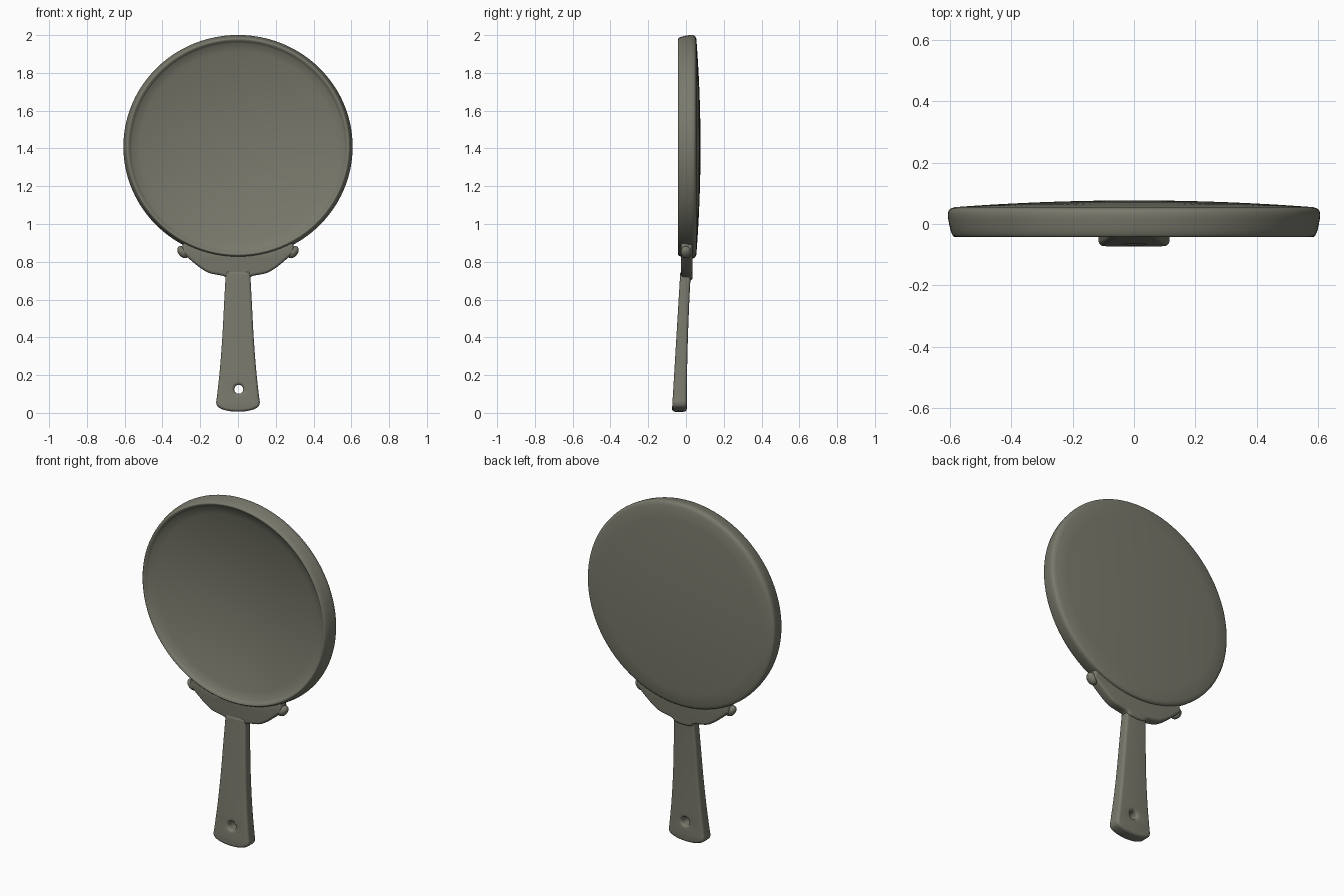
import bpy, bmesh, math
from mathutils import Vector

cube = bpy.data.objects.get("Cube")
if cube:
    bpy.data.objects.remove(cube, do_unlink=True)

mat = bpy.data.materials.new("olive grey")
mat.use_nodes = True
COLOUR = (0.19, 0.19, 0.15, 1)
mat.diffuse_color = COLOUR
bsdf = mat.node_tree.nodes["Principled BSDF"]
bsdf.inputs["Base Color"].default_value = COLOUR
bsdf.inputs["Roughness"].default_value = 0.7

CENTRE_Z = 1.409


def finish(name, mesh, angle=50):
    obj = bpy.data.objects.new(name, mesh)
    bpy.context.collection.objects.link(obj)
    mesh.materials.clear()
    mesh.materials.append(mat)
    bpy.ops.object.select_all(action="DESELECT")
    obj.select_set(True)
    bpy.context.view_layer.objects.active = obj
    bpy.ops.object.shade_smooth_by_angle(angle=math.radians(angle))
    return obj


def smooth_path(points, steps=6):
    """Open Catmull-Rom path through the points."""
    pts = [Vector(p) for p in points]
    pts = [2 * pts[0] - pts[1]] + pts + [2 * pts[-1] - pts[-2]]
    out = []
    for a, b, c, d in zip(pts, pts[1:], pts[2:], pts[3:]):
        for i in range(steps):
            t = i / steps
            out.append(0.5 * (2 * b + (c - a) * t + (2 * a - 5 * b + 4 * c - d) * t ** 2
                              + (3 * b - a - 3 * c + d) * t ** 3))
    return out + [pts[-2]]


def mirrored(half):
    """Close a right-hand outline with its mirror image."""
    return half + [Vector((-p.x, p.y)) for p in reversed(half) if p.x > 1e-4]


def plate(name, outlines, half, bevel, place):
    """Fill outlines, thicken with round edges, then set each point's depth."""
    curve = bpy.data.curves.new(name, "CURVE")
    curve.dimensions = "2D"
    curve.fill_mode = "BOTH"
    curve.extrude = half - bevel
    curve.bevel_depth = bevel
    curve.bevel_resolution = 4
    curve.offset = -bevel
    for outline in outlines:
        spline = curve.splines.new("POLY")
        spline.points.add(len(outline) - 1)
        for point, p in zip(spline.points, outline):
            point.co = (p[0], p[1], 0, 1)
        spline.use_cyclic_u = True
    temp = bpy.data.objects.new(name + " outline", curve)
    bpy.context.collection.objects.link(temp)
    bpy.context.view_layer.update()
    mesh = bpy.data.meshes.new_from_object(temp.evaluated_get(bpy.context.evaluated_depsgraph_get()))
    bpy.data.objects.remove(temp, do_unlink=True)
    for v in mesh.vertices:
        x, z, d = v.co
        v.co = (x, place(z, -d / half), z)
    bm = bmesh.new()
    bm.from_mesh(mesh)
    bmesh.ops.remove_doubles(bm, verts=bm.verts, dist=1e-5)
    bmesh.ops.recalc_face_normals(bm, faces=bm.faces)
    bm.to_mesh(mesh)
    bm.free()
    return finish(name, mesh)


# Round dished head: one profile of (radius, depth) turned about the y axis
dish = [(0.565 * i / 12, 0.048 - 0.076 * (i / 12) ** 2) for i in range(13)]
rim = smooth_path([(0.565, -0.028), (0.577, -0.039), (0.588, -0.041), (0.597, -0.025),
                   (0.604, 0.005), (0.607, 0.03), (0.602, 0.047), (0.585, 0.055)], 4)
back = [(0.585 * i / 8, 0.077 - 0.022 * (i / 8) ** 2) for i in range(7, -1, -1)]
profile = dish[:-1] + [tuple(p) for p in rim] + back
bm = bmesh.new()
verts = [bm.verts.new((r, y, 0)) for r, y in profile]
edges = [bm.edges.new(pair) for pair in zip(verts, verts[1:])]
bmesh.ops.spin(bm, geom=verts + edges, cent=(0, 0, 0), axis=(0, 1, 0),
               angle=math.tau, steps=96, use_merge=True)
bmesh.ops.remove_doubles(bm, verts=bm.verts, dist=1e-5)
bmesh.ops.recalc_face_normals(bm, faces=bm.faces)
for v in bm.verts:
    v.co.z = v.co.z * 0.975 + CENTRE_Z
mesh = bpy.data.meshes.new("dished_head")
bm.to_mesh(mesh)
bm.free()
finish("dished_head", mesh, 80)

# Curved bracket under the head, its upper edge buried in the rim
lower = smooth_path([(0, 0.70), (0.05, 0.706), (0.075, 0.724), (0.15, 0.74),
                     (0.2, 0.768), (0.25, 0.808), (0.275, 0.83), (0.3, 0.85)])
upper = [Vector((0.575 * math.sin(a), CENTRE_Z - 0.565 * math.cos(a)))
         for a in (math.radians(30 - 3 * i) for i in range(11))]
plate("bracket", [mirrored(lower + upper)], 0.031, 0.016,
      lambda z, s: 0.004 + 0.031 * s)

# Rounded studs at both ends of the bracket
for side, x in (("left", 1), ("right", -1)):
    bm = bmesh.new()
    bmesh.ops.create_uvsphere(bm, u_segments=20, v_segments=12, radius=0.028)
    for v in bm.verts:
        v.co.z *= 1.15
        v.co = Vector((x * (v.co.x + 0.288 + 0.35 * (v.co.z + 0.01)), v.co.y, v.co.z + 0.851))
    bmesh.ops.recalc_face_normals(bm, faces=bm.faces)
    mesh = bpy.data.meshes.new(side + "_stud")
    bm.to_mesh(mesh)
    bm.free()
    finish(side + "_stud", mesh, 180)


# Flared handle, leaning forward and thickening downwards, with a hanging hole
def handle_depth(z, s):
    t = min(max(z / 0.75, 0), 1)
    front = -0.075 + 0.045 * t
    rear = 0.004 + 0.022 * t ** 2
    return (front + rear) / 2 + s * (rear - front) / 2


outline = smooth_path([(0, 0.006), (0.055, 0.011), (0.1, 0.027), (0.115, 0.05), (0.111, 0.09),
                       (0.096, 0.23), (0.083, 0.4), (0.074, 0.57), (0.067, 0.7),
                       (0.064, 0.75)])
hole = [(0.004 + 0.024 * math.cos(math.tau * i / 20), 0.125 + 0.024 * math.sin(math.tau * i / 20))
        for i in range(20)]
plate("handle", [mirrored(outline), hole], 0.037, 0.016, handle_depth)
